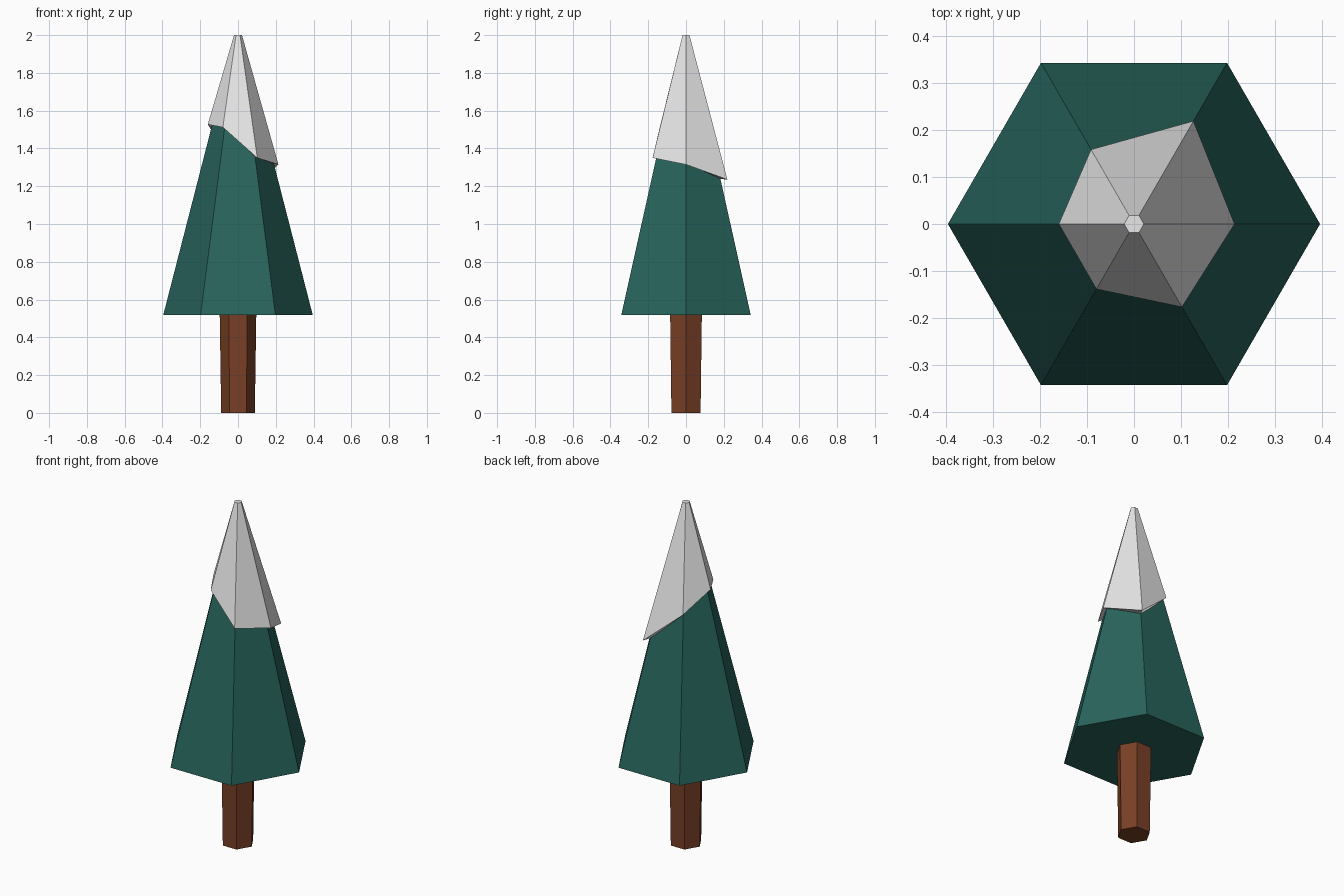
import bpy, bmesh, math

if "Cube" in bpy.data.objects:
    bpy.data.objects.remove(bpy.data.objects["Cube"])


def material(name, rgb):
    m = bpy.data.materials.new(name)
    m.diffuse_color = (*rgb, 1)
    m.use_nodes = True
    m.node_tree.nodes["Principled BSDF"].inputs["Base Color"].default_value = m.diffuse_color
    return m


def loft(name, rings, mat):
    """Closed six-sided solid; each ring is six (radius, z) corners."""
    bm = bmesh.new()
    loops = []
    for ring in rings:
        loops.append([bm.verts.new((r * math.cos(math.radians(60 * i)),
                                    r * math.sin(math.radians(60 * i)), z))
                      for i, (r, z) in enumerate(ring)])
    for a, b in zip(loops, loops[1:]):
        for i in range(6):
            j = (i + 1) % 6
            bm.faces.new((a[i], a[j], b[j], b[i]))
    bm.faces.new(loops[0][::-1])
    bm.faces.new(loops[-1])
    bmesh.ops.recalc_face_normals(bm, faces=bm.faces)
    me = bpy.data.meshes.new(name)
    bm.to_mesh(me)
    bm.free()
    me.materials.append(mat)
    ob = bpy.data.objects.new(name, me)
    bpy.context.collection.objects.link(ob)
    return ob


bark = material("bark brown", (0.19, 0.05, 0.019))
needles = material("needle green", (0.021, 0.127, 0.106))
snow = material("snow white", (0.8, 0.8, 0.8))

BASE_R, BASE_Z, SLOPE = 0.396, 0.517, 0.257


def cone_radius(z):
    return BASE_R - SLOPE * (z - BASE_Z)


# Trunk, slightly wider at the top
loft("trunk", [[(0.089, 0)] * 6, [(0.097, 0.53)] * 6], bark)

# Foliage cone
loft("foliage", [[(BASE_R, BASE_Z)] * 6,
                 [(cone_radius(1.98), 1.98)] * 6], needles)

# Snow cap with an uneven lower rim, tucked into the foliage
rim = [(0.214, 1.315), (0.253, 1.235), (0.183, 1.42),
       (0.160, 1.527), (0.160, 1.512), (0.204, 1.35)]
inner = [(cone_radius(z) - 0.01, z + 0.005) for r, z in rim]
loft("snow_cap", [inner, rim, [(0.021, 2.0)] * 6], snow)
